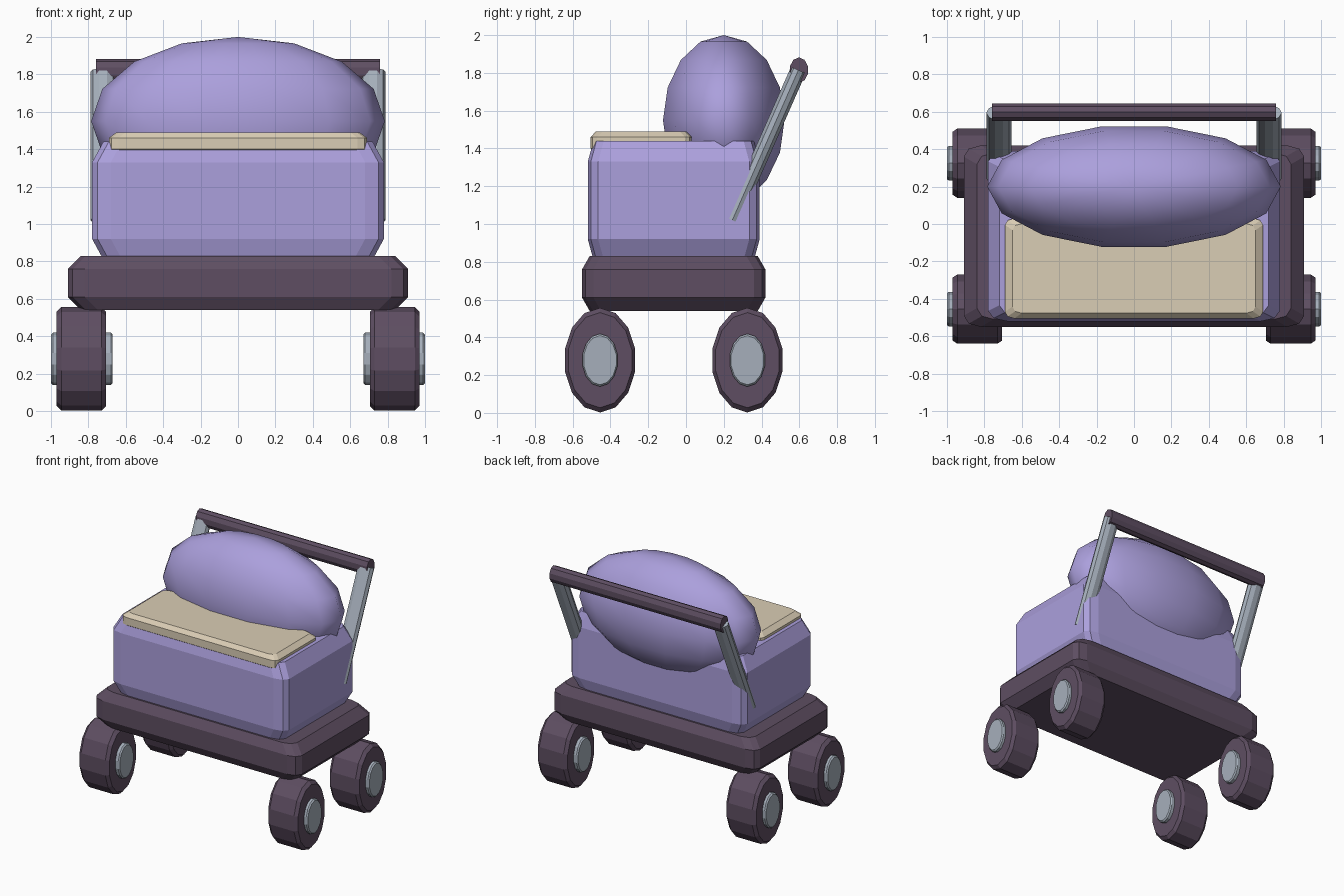
import bpy, bmesh, math
from mathutils import Vector, Matrix

if "Cube" in bpy.data.objects:
    bpy.data.objects.remove(bpy.data.objects["Cube"])


def material(name, rgb):
    m = bpy.data.materials.new(name)
    m.diffuse_color = (*rgb, 1)
    m.use_nodes = True
    m.node_tree.nodes["Principled BSDF"].inputs["Base Color"].default_value = m.diffuse_color
    return m


LILAC = material("lilac fabric", (0.41, 0.35, 0.72))
PLUM = material("dark plum", (0.112, 0.076, 0.122))
GREY = material("grey metal", (0.38, 0.43, 0.50))
BEIGE = material("beige blanket", (0.70, 0.61, 0.46))


def finish(name, bm, mat, smooth=False):
    bmesh.ops.recalc_face_normals(bm, faces=bm.faces)
    me = bpy.data.meshes.new(name)
    bm.to_mesh(me)
    bm.free()
    me.materials.append(mat)
    for p in me.polygons:
        p.use_smooth = smooth
    ob = bpy.data.objects.new(name, me)
    bpy.context.collection.objects.link(ob)
    return ob


def loft(name, rings, mat):
    """Skin closed rings of equal length and cap both ends."""
    bm = bmesh.new()
    vs = [[bm.verts.new(p) for p in r] for r in rings]
    n = len(vs[0])
    for a, b in zip(vs, vs[1:]):
        for i in range(n):
            j = (i + 1) % n
            bm.faces.new((a[i], a[j], b[j], b[i]))
    bm.faces.new(vs[0])
    bm.faces.new(vs[-1])
    return finish(name, bm, mat)


def ellipse(center, u, v, n):
    c, u, v = Vector(center), Vector(u), Vector(v)
    return [c + u * math.cos(t) + v * math.sin(t)
            for t in (2 * math.pi * i / n for i in range(n))]


def round_box(name, hx, y0, y1, z0, z1, corner, inset, mat):
    """Box with two-facet upright corners and chamfered top and bottom rims."""
    cy, hy = (y0 + y1) / 2, (y1 - y0) / 2
    ix, iy, iz = inset
    rings = []
    for z, k in ((z0, 1), (z0 + iz, 0), (z1 - iz, 0), (z1, 1)):
        ring = []
        for q, (sx, sy) in enumerate(((1, 1), (-1, 1), (-1, -1), (1, -1))):
            for s in range(3):
                t = math.pi / 2 * (q + s / 2)
                ring.append((sx * (hx - k * ix - corner[0]) + corner[0] * math.cos(t),
                             cy + sy * (hy - k * iy - corner[1]) + corner[1] * math.sin(t), z))
        rings.append(ring)
    return loft(name, rings, mat)


def disc(name, x0, x1, y, z, ry, rz, bevel, n, mat):
    """Oval drum along x with a small chamfer on both rims."""
    rings = []
    for x, k in ((x0, bevel), (x0 + bevel, 0), (x1 - bevel, 0), (x1, bevel)):
        rings.append(ellipse((x, y, z), (0, 0, rz - k), (0, ry - k * 0.7, 0), n))
    return loft(name, rings, mat)


# chassis, carriage body and blanket
round_box("chassis", 0.91, -0.55, 0.42, 0.54, 0.83, (0.09, 0.06), (0.07, 0.04, 0.07), PLUM)
round_box("body", 0.78, -0.52, 0.39, 0.81, 1.44, (0.10, 0.055), (0.06, 0.03, 0.11), LILAC)
round_box("blanket", 0.69, -0.505, 0.03, 1.37, 1.49, (0.05, 0.035), (0.04, 0.028, 0.03), BEIGE)

# rounded hood
bm = bmesh.new()
bmesh.ops.create_uvsphere(bm, u_segments=14, v_segments=8, radius=1)
bm.transform(Matrix.Translation((0, 0.2, 1.55)) @ Matrix.Diagonal((0.785, 0.33, 0.45, 1))
             @ Matrix.Rotation(math.pi / 2, 4, 'Z'))
finish("hood", bm, LILAC, smooth=True)

# wheels with hubs
for side, s in (("left", -1), ("right", 1)):
    for end, y in (("front", -0.455), ("back", 0.325)):
        a, b = sorted((s * 0.705, s * 0.97))
        disc(f"{end}_{side}_wheel", a, b, y, 0.279, 0.19, 0.277, 0.025, 14, PLUM)
        a, b = sorted((s * 0.67, s * 1.0))
        disc(f"{end}_{side}_hub", a, b, y, 0.279, 0.095, 0.14, 0.01, 14, GREY)

    # slanted handle arm
    lo, hi = Vector((s * 0.722, 0.245, 1.02)), Vector((s * 0.722, 0.595, 1.815))
    d = (hi - lo).normalized()
    across = Vector((0, d.z, -d.y)) * 0.045
    loft(f"{side}_handle_arm",
         [ellipse(p, (0.067, 0, 0), across, 10) for p in (lo, hi)], GREY)

# push bar
loft("push_bar", [ellipse((x, 0.598, 1.815), (0, 0, 0.067), (0, 0.05, 0), 10)
                  for x in (-0.76, 0.76)], PLUM)
